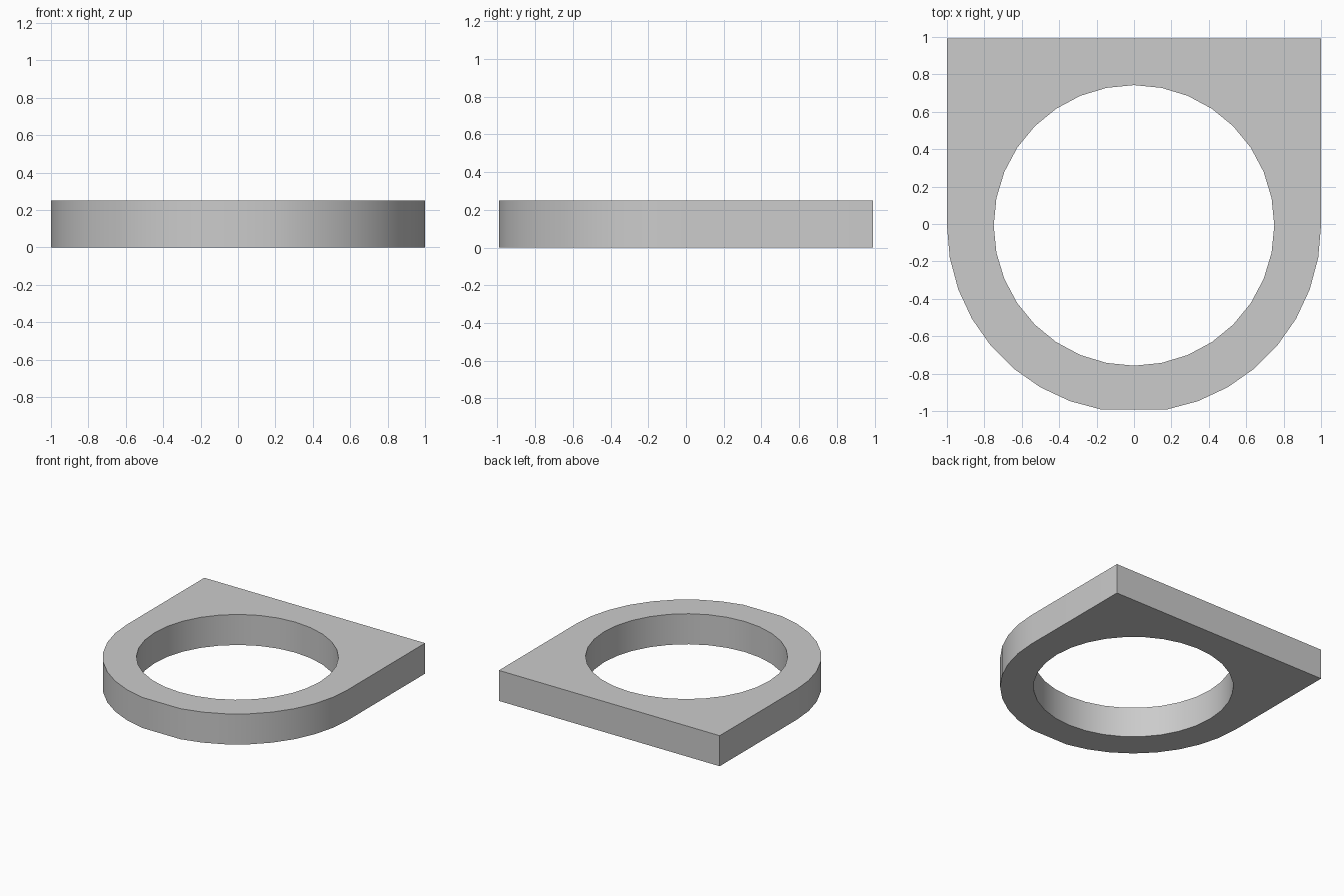
import bpy, bmesh
from math import radians, sin, cos

if "Cube" in bpy.data.objects:
    bpy.data.objects.remove(bpy.data.objects["Cube"])

HEIGHT = 0.25
CY = -0.0075  # circle centre that keeps the outline centred on y = 0


def arc(radius, degrees):
    return [(radius * cos(radians(a)), CY + radius * sin(radians(a))) for a in degrees]


def add_loop(bm, points):
    verts = [bm.verts.new((x, y, 0)) for x, y in points]
    return [bm.edges.new((v, verts[(i + 1) % len(verts)])) for i, v in enumerate(verts)]


# Outline: square back corners, rounded front with one short flat at the middle
outline = [(1, CY + 1), (-1, CY + 1)]
outline += arc(1, [a for a in range(180, 361, 10) if a != 270])
hole = arc(0.75, [i * 11.25 for i in range(32)])

# Flat profile with the hole, extruded upwards
bm = bmesh.new()
edges = add_loop(bm, outline) + add_loop(bm, hole)
bmesh.ops.triangle_fill(bm, edges=edges, use_beauty=True)
result = bmesh.ops.extrude_face_region(bm, geom=bm.faces[:], use_keep_orig=True)
top = [g for g in result["geom"] if isinstance(g, bmesh.types.BMVert)]
bmesh.ops.translate(bm, verts=top, vec=(0, 0, HEIGHT))
bmesh.ops.recalc_face_normals(bm, faces=bm.faces[:])

mesh = bpy.data.meshes.new("ring_plate")
bm.to_mesh(mesh)
bm.free()
plate = bpy.data.objects.new("ring_plate", mesh)
bpy.context.collection.objects.link(plate)

# Smooth round walls, sharp rims and corners
bpy.context.view_layer.objects.active = plate
plate.select_set(True)
bpy.ops.object.shade_smooth_by_angle(angle=radians(30))
